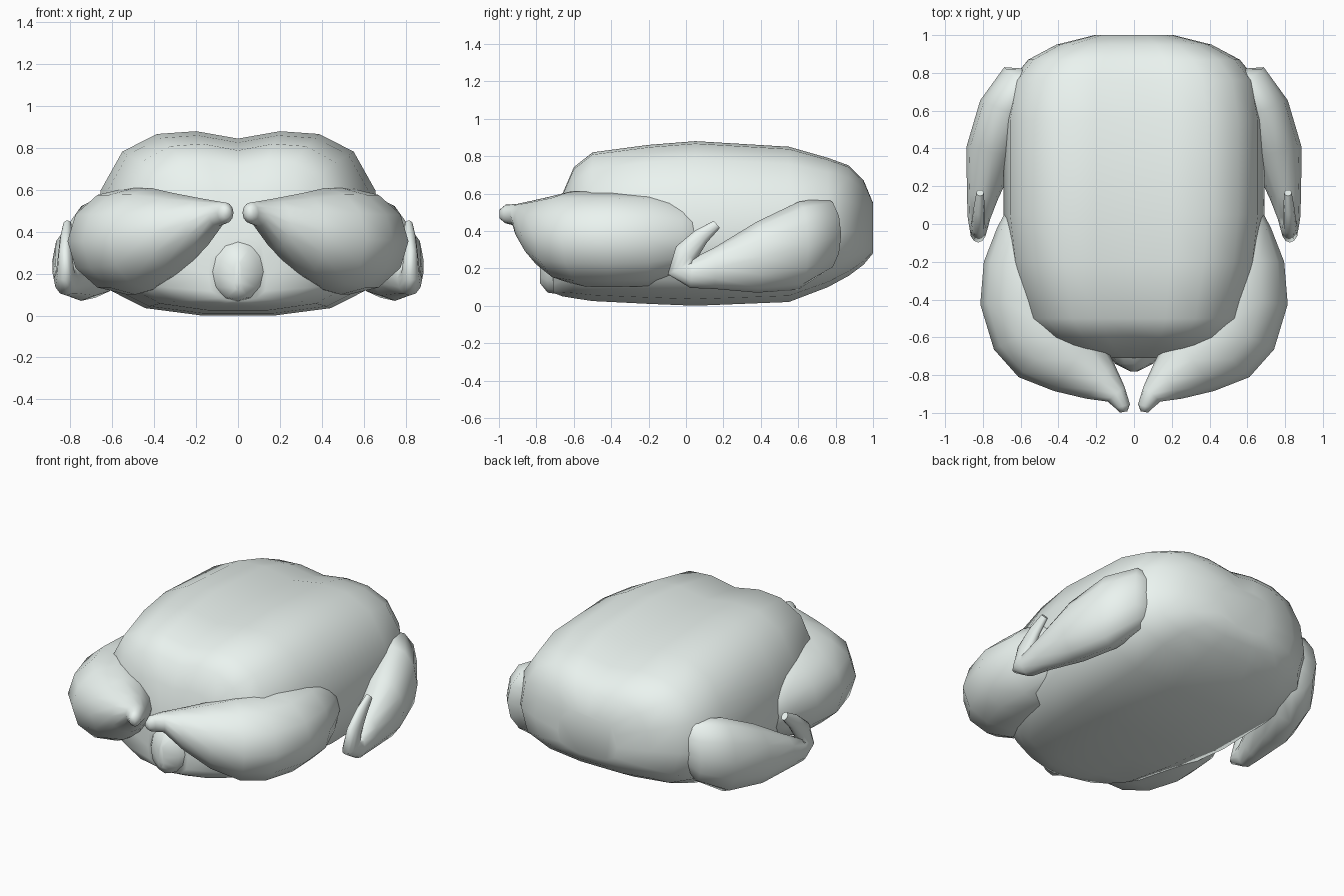
import bpy, bmesh
from math import sin, cos, pi, radians
from mathutils import Vector

if "Cube" in bpy.data.objects:
    bpy.data.objects.remove(bpy.data.objects["Cube"])

skin = bpy.data.materials.new("pale_skin")
skin.diffuse_color = (0.83, 0.9, 0.87, 1)
skin.use_nodes = True
skin.node_tree.nodes["Principled BSDF"].inputs["Base Color"].default_value = skin.diffuse_color


def loft(name, rings, mirror=False):
    """Skin a list of closed point rings, cap both ends, shade smooth."""
    bm = bmesh.new()
    loops = [[bm.verts.new(p) for p in r] for r in rings]
    n = len(loops[0])
    for a, b in zip(loops, loops[1:]):
        for i in range(n):
            j = (i + 1) % n
            bm.faces.new((a[i], a[j], b[j], b[i]))
    bm.faces.new(loops[0])
    bm.faces.new(loops[-1])
    bmesh.ops.recalc_face_normals(bm, faces=bm.faces[:])
    me = bpy.data.meshes.new(name)
    bm.to_mesh(me)
    bm.free()
    me.materials.append(skin)
    ob = bpy.data.objects.new(name, me)
    bpy.context.collection.objects.link(ob)
    if mirror:
        m = ob.modifiers.new("mirror", 'MIRROR')
        m.use_mirror_merge = False
    bpy.ops.object.select_all(action='DESELECT')
    ob.select_set(True)
    bpy.context.view_layer.objects.active = ob
    bpy.ops.object.shade_smooth_by_angle(angle=radians(75))
    return ob


def ring(c, rh, rv, heading=0, pitch=0, n=12):
    """Ellipse across a limb heading to -y, turned inward and pitched upward."""
    h, p = radians(heading), radians(pitch)
    fwd = Vector((-sin(h), -cos(h), 0))
    side = Vector((cos(h), -sin(h), 0))
    up = Vector((0, 0, cos(p))) - fwd * sin(p)
    return [Vector(c) + side * rh * cos(t) + up * rv * sin(t)
            for t in (2 * pi * i / n for i in range(n))]


# Plump body: one half section scaled along y, with a shallow breast groove
half = [(0, 0), (.25, 0), (.64, .04), (.92, .15), (1, .4), (.95, .68),
        (.8, .89), (.56, .985), (.29, 1), (0, .96)]
section = half + [(-x, z) for x, z in half[-2:0:-1]]
stations = [(-.71, .14, .07, .38), (-.66, .36, .05, .6), (-.6, .48, .04, .74),
            (-.5, .58, .025, .82), (-.2, .66, .01, .86), (.05, .69, 0, .88),
            (.55, .69, .02, .85), (.76, .65, .10, .79), (.87, .56, .16, .75),
            (.95, .41, .22, .67), (1.0, .21, .28, .55)]
loft("body", [[(w * x, y, b + (t - b) * z) for x, z in section]
              for y, w, b, t in stations])

# Tail stub between the legs
loft("tail", [ring((0, -.5, .24), .26, .2), ring((0, -.67, .22), .15, .16),
              ring((0, -.74, .2), .1, .13), ring((0, -.78, .19), .02, .07)])

# Thighs and drumsticks crossing in towards the middle
loft("leg", [
    ring((.52, .14, .36), .12, .12),
    ring((.54, -.02, .36), .185, .2),
    ring((.54, -.2, .355), .255, .25),
    ring((.53, -.4, .355), .285, .255, 5),
    ring((.49, -.53, .355), .285, .255, 28),
    ring((.42, -.62, .365), .27, .245, 45),
    ring((.31, -.72, .39), .2, .195, 55),
    ring((.18, -.83, .44), .12, .12, 52),
    ring((.095, -.90, .485), .06, .06, 42),
    ring((.06, -.965, .49), .04, .05, 15),
    ring((.055, -.995, .49), .02, .025, 10),
], mirror=True)

# Wings lying along the flanks with the tips folded back up
loft("wing", [
    ring((.47, .78, .42), .06, .12, -40),
    ring((.58, .74, .38), .14, .2, -40),
    ring((.68, .6, .32), .145, .235, -22),
    ring((.75, .38, .26), .14, .19, -12),
    ring((.80, .15, .2), .085, .11, -5),
    ring((.82, .03, .175), .06, .08, 0, 5),
    ring((.825, -.03, .20), .045, .075, 0, 65),
    ring((.825, .0, .28), .035, .065, 0, 125),
    ring((.82, .08, .37), .03, .045, 0, 135),
    ring((.815, .165, .435), .02, .025, 0, 140),
], mirror=True)
